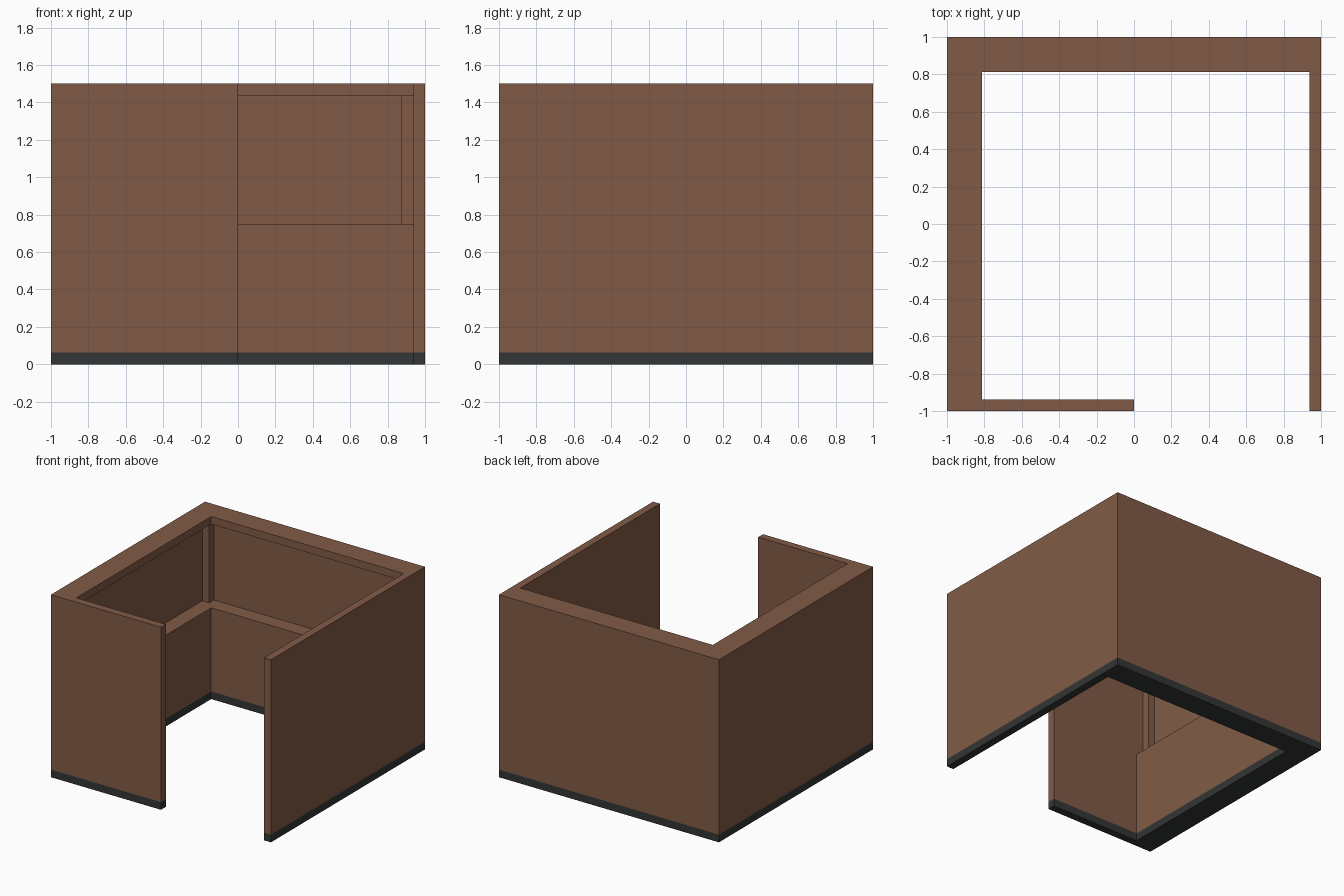
import bpy, bmesh

if "Cube" in bpy.data.objects:
    bpy.data.objects.remove(bpy.data.objects["Cube"])

T = 0.0625          # thin wall, skirting, lip and post thickness
THICK = 0.1875      # full depth of the left and back walls
SHELF, LIP, TOP = 0.75, 1.4375, 1.5


def material(name, rgb):
    m = bpy.data.materials.new(name)
    m.diffuse_color = (*rgb, 1)
    m.use_nodes = True
    m.node_tree.nodes["Principled BSDF"].inputs["Base Color"].default_value = m.diffuse_color
    return m


brown = material("brown wall", (0.22, 0.105, 0.063))
charcoal = material("charcoal skirting", (0.033, 0.035, 0.035))


def finish(name, bm, mats):
    mesh = bpy.data.meshes.new(name)
    bm.to_mesh(mesh)
    bm.free()
    for m in mats:
        mesh.materials.append(m)
    obj = bpy.data.objects.new(name, mesh)
    bpy.context.collection.objects.link(obj)
    return obj


def footprint(d):
    """Wall outline; d is the depth of the left and back walls."""
    return [(-1, -1), (0, -1), (0, T - 1), (d - 1, T - 1), (d - 1, 1 - d),
            (1 - T, 1 - d), (1 - T, -1), (1, -1), (1, 1), (-1, 1)]


# Walls: stacked outlines form the skirting, the shelf recess and the top lip
levels = [(0, THICK), (T, THICK), (SHELF, THICK), (SHELF, T),
          (LIP, T), (LIP, THICK), (TOP, THICK)]
bm = bmesh.new()
rings = [[bm.verts.new((x, y, z)) for x, y in footprint(d)] for z, d in levels]
bm.faces.new(rings[0][::-1])
bm.faces.new(rings[-1])
n = len(rings[0])
for low, high in zip(rings, rings[1:]):
    for i in range(n):
        j = (i + 1) % n
        f = bm.faces.new((low[i], low[j], high[j], high[i]))
        if f.calc_area() < 1e-6:
            bm.faces.remove(f)
bmesh.ops.remove_doubles(bm, verts=bm.verts[:], dist=1e-5)
bm.normal_update()
# Skirting colour on everything up to its height
for f in bm.faces:
    f.material_index = 1 if f.calc_center_median().z < T else 0
finish("walls", bm, [brown, charcoal])

# Posts standing in the recess corners
near, far = 1 - 2 * T, 1 - T
c = (near + far) / 2
for name, x, y in (("front_left_post", -c, -c),
                   ("corner_post", -c, c),
                   ("back_right_post", c - 0.0, c)):
    bm = bmesh.new()
    bmesh.ops.create_cube(bm, size=1)
    bmesh.ops.scale(bm, vec=(T, T, LIP - SHELF), verts=bm.verts[:])
    bmesh.ops.translate(bm, vec=(x, y, (LIP + SHELF) / 2), verts=bm.verts[:])
    finish(name, bm, [brown])
